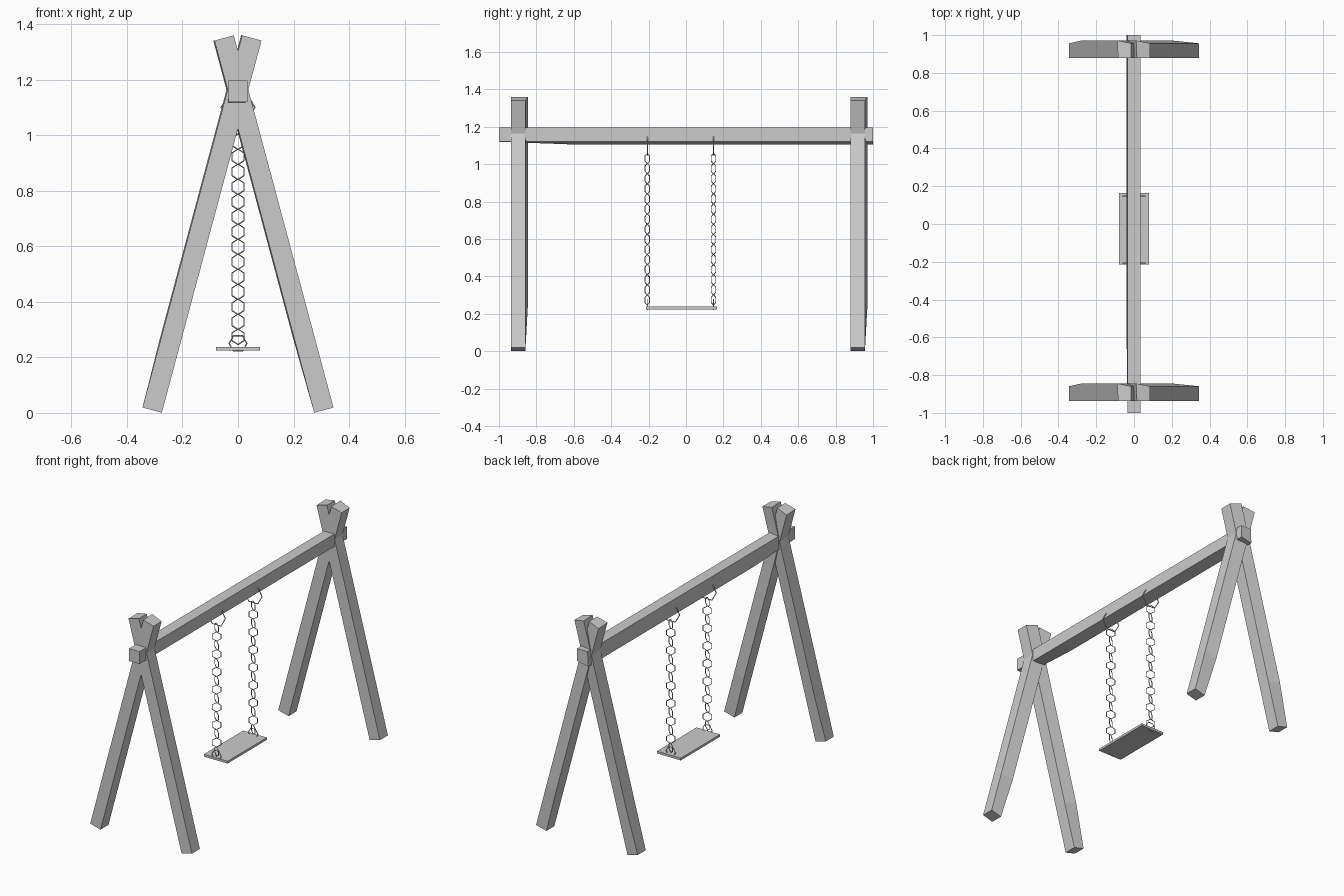
import bpy, bmesh
from math import pi, radians, sin, cos
from mathutils import Vector

if "Cube" in bpy.data.objects:
    bpy.data.objects.remove(bpy.data.objects["Cube"])


def bar(name, start, u, v, w, length, hu, hv):
    """Square timber lofted along w, one long edge bulging past the first fifth."""
    bm = bmesh.new()
    rings = []
    for t, b in ((0, 0), (0.2, 1), (1, 1)):
        section = ((-hu, -hv), (hu, -hv), (hu, hv), (-hu - 0.004 * b, hv + 0.015 * b))
        rings.append([bm.verts.new(start + u * x + v * y + w * (length * t))
                      for x, y in section])
    for a, c in zip(rings, rings[1:]):
        for i in range(4):
            j = (i + 1) % 4
            bm.faces.new((a[i], a[j], c[j], c[i]))
    bm.faces.new(rings[0][::-1])
    bm.faces.new(rings[-1])
    bmesh.ops.recalc_face_normals(bm, faces=bm.faces)
    mesh = bpy.data.meshes.new(name)
    bm.to_mesh(mesh)
    bm.free()
    obj = bpy.data.objects.new(name, mesh)
    bpy.context.collection.objects.link(obj)


def ring(name, y, z, radius, wire, roll=0, turn=0):
    """Six-sided wire ring standing upright."""
    bpy.ops.mesh.primitive_torus_add(
        major_segments=6, minor_segments=6, major_radius=radius, minor_radius=wire,
        location=(0, y, z), rotation=(pi / 2, roll, turn))
    bpy.context.object.name = name


X, Y, Z = Vector((1, 0, 0)), Vector((0, 1, 0)), Vector((0, 0, 1))

# Crossed legs at both ends
for end, y in (("front", -0.8975), ("back", 0.918)):
    for side, s in (("left", -1), ("right", 1)):
        a = radians(15) * -s
        bar(f"{end}_{side}_leg", Vector((0.309 * s, y, 0.01)),
            Vector((cos(a), 0, -sin(a))), Y, Vector((sin(a), 0, cos(a))),
            1.387, 0.036, 0.0385)

# Top beam
bar("beam", Vector((0, -1, 1.158)), X, -Z, Y, 2.0, 0.035, 0.038)

# Seat board
bpy.ops.mesh.primitive_cube_add(size=1, location=(0, -0.025, 0.231))
seat = bpy.context.object
seat.name = "seat"
seat.scale = (0.16, 0.38, 0.014)

# Beam hooks, chains and seat rings
for side, y in (("front", -0.207), ("back", 0.147)):
    ring(f"{side}_beam_hook", y, 1.1, 0.06, 0.003)
    ring(f"{side}_seat_ring", y, 0.25, 0.032, 0.0025)
    for i in range(15):
        ring(f"{side}_chain_link", y, 0.274 + 0.054 * i, 0.028, 0.0025,
             roll=pi / 6, turn=radians(30) * (1 if i % 2 else -1))
